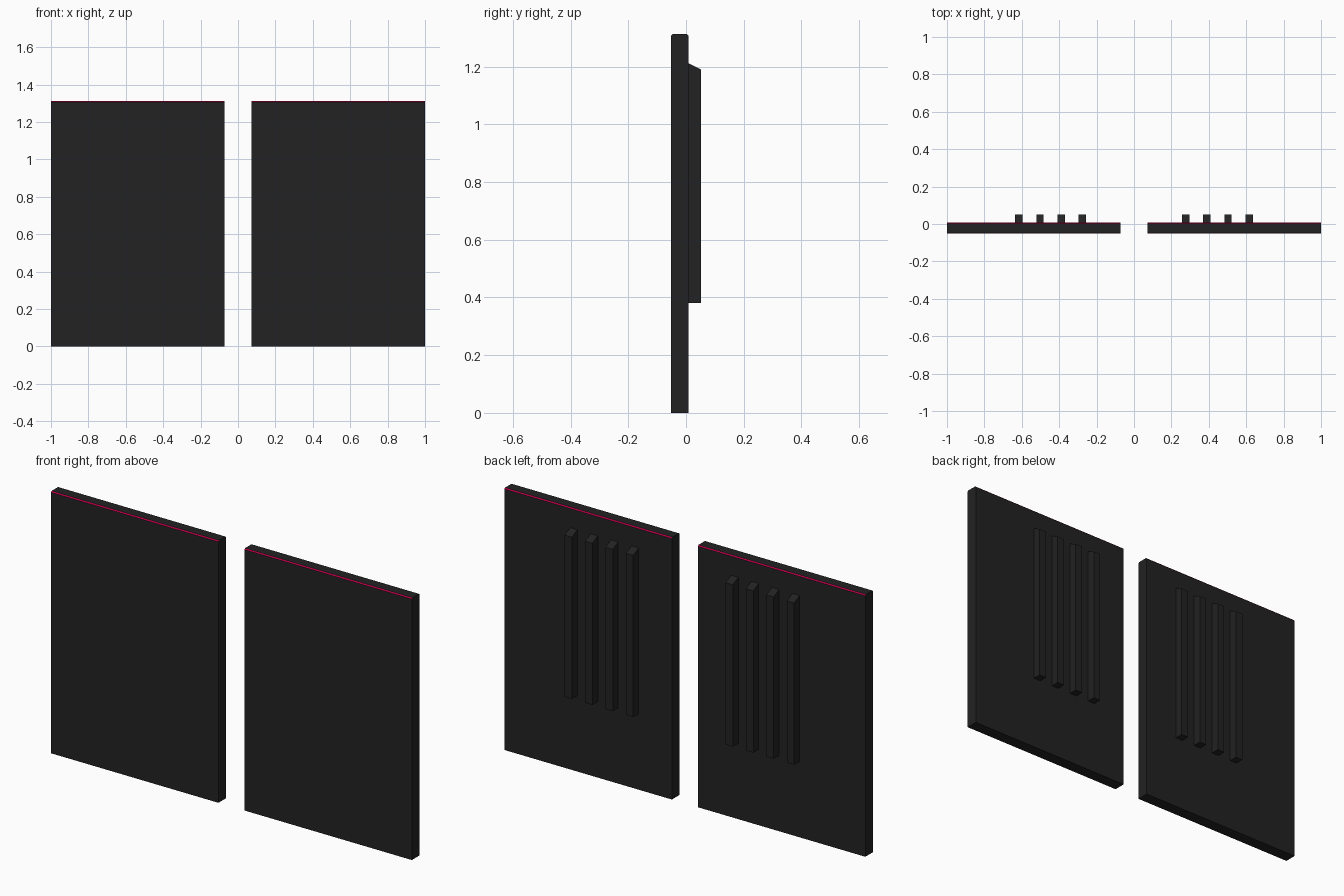
import bpy, bmesh

if "Cube" in bpy.data.objects:
    bpy.data.objects.remove(bpy.data.objects["Cube"])


def material(name, rgb):
    m = bpy.data.materials.new(name)
    m.diffuse_color = (*rgb, 1)
    m.use_nodes = True
    m.node_tree.nodes["Principled BSDF"].inputs["Base Color"].default_value = m.diffuse_color
    return m


black = material("black_rubber", (0.016, 0.016, 0.016))
red = material("crimson_trim", (0.62, 0.0, 0.08))


def extrude_x(name, profile, x0, x1, mats, red_edges=()):
    """Sweep a (y, z) profile from x0 to x1; listed profile edges become red."""
    bm = bmesh.new()
    a = [bm.verts.new((x0, y, z)) for y, z in profile]
    b = [bm.verts.new((x1, y, z)) for y, z in profile]
    bm.faces.new(a)
    bm.faces.new(b[::-1])
    n = len(profile)
    for i in range(n):
        j = (i + 1) % n
        f = bm.faces.new((a[i], b[i], b[j], a[j]))
        f.material_index = 1 if i in red_edges else 0
    bmesh.ops.recalc_face_normals(bm, faces=bm.faces)
    me = bpy.data.meshes.new(name)
    bm.to_mesh(me)
    bm.free()
    for m in mats:
        me.materials.append(m)
    ob = bpy.data.objects.new(name, me)
    bpy.context.collection.objects.link(ob)
    return ob


FRONT, MID, BACK = -0.052, 0.009, 0.052
TOP, C = 1.312, 0.005

# Flap cross-section with small red chamfers along the top edges
flap = [(FRONT, 0), (MID, 0), (MID, TOP - C), (MID - C, TOP),
        (FRONT + C, TOP), (FRONT, TOP - C)]
# Rib cross-section with a sloped top
rib = [(MID - 0.002, 0.38), (BACK, 0.38), (BACK, 1.19), (MID - 0.002, 1.212)]

for side, s in (("left", -1), ("right", 1)):
    x0, x1 = sorted((s * 0.072, s * 1.0))
    extrude_x(f"{side}_flap", flap, x0, x1, [black, red], (2, 4))
    # Four stiffening ribs on the back
    for i in range(4):
        c = s * (0.276 + 0.1133 * i)
        extrude_x(f"{side}_rib_{i + 1}", rib, c - 0.02, c + 0.02, [black])
